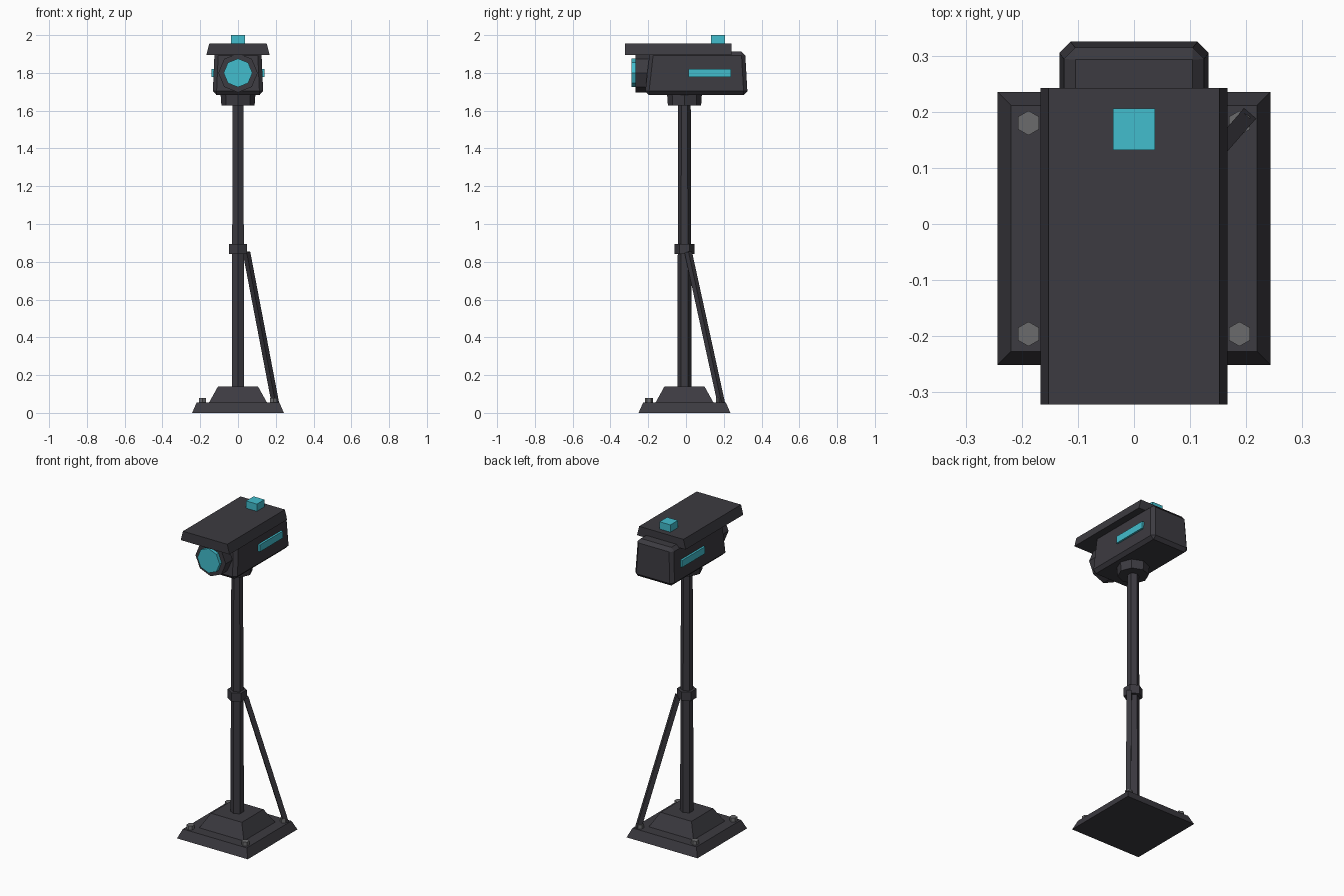
import bpy, bmesh, math
from mathutils import Vector

if "Cube" in bpy.data.objects:
    bpy.data.objects.remove(bpy.data.objects["Cube"])


def material(name, rgb):
    m = bpy.data.materials.new(name)
    m.diffuse_color = (*rgb, 1.0)
    m.use_nodes = True
    m.node_tree.nodes["Principled BSDF"].inputs["Base Color"].default_value = m.diffuse_color
    return m


DARK = material("dark metal", (0.045, 0.043, 0.052))
GREY = material("bolt grey", (0.145, 0.145, 0.15))
CYAN = material("cyan light", (0.055, 0.51, 0.61))
CY = -0.008  # y of the post axis


def finish(name, bm, mat):
    bmesh.ops.recalc_face_normals(bm, faces=bm.faces[:])
    me = bpy.data.meshes.new(name)
    bm.to_mesh(me)
    bm.free()
    me.materials.append(mat)
    ob = bpy.data.objects.new(name, me)
    bpy.context.collection.objects.link(ob)
    return ob


def block(name, bottom, top, z0, z1, mat):
    """Tapered box; bottom and top are (x0, x1, y0, y1)."""
    bm = bmesh.new()
    rings = []
    for (x0, x1, y0, y1), z in ((bottom, z0), (top, z1)):
        rings.append([bm.verts.new((x, y, z))
                      for x, y in ((x0, y0), (x1, y0), (x1, y1), (x0, y1))])
    a, b = rings
    bm.faces.new(a)
    bm.faces.new(b)
    for i in range(4):
        j = (i + 1) % 4
        bm.faces.new((a[i], a[j], b[j], b[i]))
    return finish(name, bm, mat)


def square(h):
    return (-h, h, CY - h, CY + h)


def prism(name, sides, p0, p1, r0, r1, mat, turn=0.0):
    """Tapered n-sided prism from p0 to p1; at turn 0 a corner points to +y (or up)."""
    p0, p1 = Vector(p0), Vector(p1)
    d = (p1 - p0).normalized()
    up = Vector((0, 1, 0)) if abs(d.y) < 0.9 else Vector((0, 0, 1))
    u = (up - d * up.dot(d)).normalized()
    v = d.cross(u)
    bm = bmesh.new()
    rings = []
    for p, r in ((p0, r0), (p1, r1)):
        rings.append([bm.verts.new(p + r * (math.cos(t) * u + math.sin(t) * v))
                      for t in (turn + 2 * math.pi * i / sides for i in range(sides))])
    a, b = rings
    bm.faces.new(a)
    bm.faces.new(b)
    for i in range(sides):
        j = (i + 1) % sides
        bm.faces.new((a[i], a[j], b[j], b[i]))
    return finish(name, bm, mat)


# Stepped base with four bolts
block("base_plate", square(0.243), square(0.219), 0, 0.055, DARK)
block("base_step", square(0.153), square(0.106), 0.055, 0.14, DARK)
for sx in (-1, 1):
    for sy in (-1, 1):
        x, y = sx * 0.188, CY + sy * 0.188
        prism("base_bolt", 6, (x, y, 0.05), (x, y, 0.079), 0.022, 0.022, GREY)

# Post, collar and neck
prism("post", 6, (0, CY, 0.13), (0, CY, 1.65), 0.038, 0.033, DARK)
prism("collar", 6, (0, CY, 0.84), (0, CY, 0.895), 0.054, 0.054, DARK)
prism("neck", 8, (0, CY, 1.628), (0, CY, 1.70), 0.088, 0.093, DARK)

# Diagonal brace: square bar with its sides turned along its lean
top, foot = Vector((0.045, 0.012, 0.85)), Vector((0.198, 0.187, 0.05))
lean = (foot - top).normalized()
side = Vector((0, 0, 1)).cross(lean).normalized()
u = (Vector((0, 1, 0)) - lean * lean.y).normalized()
v = lean.cross(u)
prism("brace", 4, top, foot, 0.02, 0.02, DARK,
      math.atan2(side.dot(v), side.dot(u)) + math.pi / 4)

# Camera body with chamfered edges
body = block("camera_body", (-0.134, 0.134, -0.218, 0.326),
             (-0.124, 0.124, -0.192, 0.313), 1.683, 1.912, DARK)
bev = body.modifiers.new("chamfer", 'BEVEL')
bev.width = 0.02
bev.segments = 1
bev.limit_method = 'NONE'

# Sun hood
block("hood", (-0.167, 0.167, -0.322, 0.242),
      (-0.152, 0.152, -0.322, 0.242), 1.896, 1.955, DARK)

# Lens barrel and glass
prism("lens_barrel", 8, (0, -0.19, 1.80), (0, -0.268, 1.80), 0.104, 0.104, DARK)
prism("lens_glass", 8, (0, -0.25, 1.80), (0, -0.289, 1.80), 0.076, 0.076, CYAN)

# Side light strips
for s in (-1, 1):
    xs = sorted((s * 0.115, s * 0.141))
    r = (xs[0], xs[1], 0.013, 0.239)
    block("side_light", r, r, 1.777, 1.82, CYAN)

# Beacon on the hood
r = (-0.037, 0.037, 0.132, 0.206)
block("beacon", r, r, 1.95, 2.0, CYAN)
